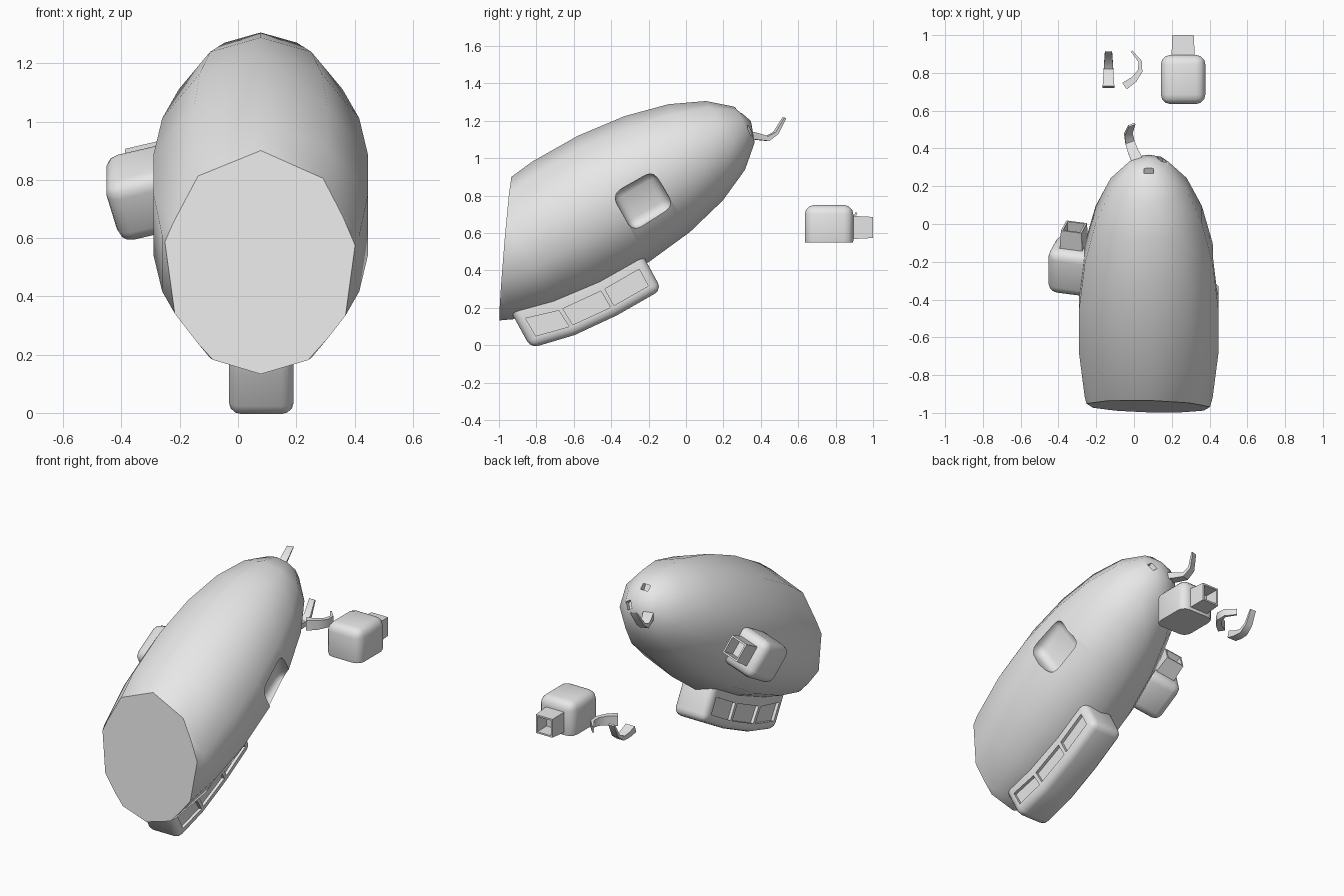
import bpy, bmesh
from math import radians, sin, cos
from mathutils import Vector, Matrix

cube = bpy.data.objects.get("Cube")
if cube:
    bpy.data.objects.remove(cube, do_unlink=True)

grey = bpy.data.materials.new("plain_grey")
grey.use_nodes = True
grey.diffuse_color = (0.8, 0.8, 0.8, 1)
grey.node_tree.nodes["Principled BSDF"].inputs["Base Color"].default_value = (0.8, 0.8, 0.8, 1)

# Hull frame: centre, long axis and the direction square to it
TILT = radians(29.5)
CENTRE = Vector((0.078, -0.51, 0.714))
SIDE = Vector((1, 0, 0))
AXIS = Vector((0, cos(TILT), sin(TILT)))
UP = Vector((0, -sin(TILT), cos(TILT)))


def frame(x, y, z, origin):
    m = Matrix((x, y, z)).transposed().to_4x4()
    m.translation = origin
    return m


def make(name, bm, matrix=None):
    if matrix:
        bmesh.ops.transform(bm, matrix=matrix, verts=bm.verts)
    bmesh.ops.recalc_face_normals(bm, faces=bm.faces)
    mesh = bpy.data.meshes.new(name)
    bm.to_mesh(mesh)
    bm.free()
    mesh.materials.append(grey)
    obj = bpy.data.objects.new(name, mesh)
    bpy.context.collection.objects.link(obj)
    return obj


def select(obj):
    bpy.ops.object.select_all(action="DESELECT")
    obj.select_set(True)
    bpy.context.view_layer.objects.active = obj


def smooth(obj, angle=40):
    select(obj)
    bpy.ops.object.shade_smooth_by_angle(angle=radians(angle))


def add_box(bm, size, centre=(0, 0, 0)):
    m = Matrix.Translation(centre) @ Matrix.Diagonal((*size, 1))
    return bmesh.ops.create_cube(bm, size=1, matrix=m)["verts"]


def engine_body():
    bm = bmesh.new()
    add_box(bm, (0.236, 0.26, 0.24))
    bmesh.ops.bevel(bm, geom=bm.edges[:], offset=0.05, segments=3,
                    profile=0.5, affect="EDGES")
    return bm


def nozzle():
    # Square pipe, slightly narrower at its open end
    bm = bmesh.new()
    add_box(bm, (0.125, 0.125, 0.125), (0, 0.173, 0))
    bm.faces.ensure_lookup_table()
    end = max(bm.faces, key=lambda f: f.calc_center_median().y)
    for v in end.verts:
        v.co.x *= 0.9
        v.co.z *= 0.9
    bmesh.ops.inset_individual(bm, faces=[end], thickness=0.014)
    hole = bmesh.ops.extrude_discrete_faces(bm, faces=[end])["faces"]
    bmesh.ops.translate(bm, verts=hole[0].verts[:], vec=(0, -0.09, 0))
    return bm


def engine_frame(s):
    roll = radians(15)
    out = SIDE * s * cos(roll) - UP * sin(roll)
    return frame(AXIS.cross(out), AXIS, out, CENTRE + AXIS * 0.273 + out * 0.41)


# Hull: ten-sided ellipsoid cut off at the front
bm = bmesh.new()
bmesh.ops.create_uvsphere(bm, u_segments=10, v_segments=11, radius=1)
bmesh.ops.transform(bm, verts=bm.verts, matrix=frame(
    SIDE * 0.391, UP * -0.391, AXIS * 0.985, CENTRE))
cut = bmesh.ops.bisect_plane(bm, geom=bm.verts[:] + bm.edges[:] + bm.faces[:],
                             plane_co=(0.08, -0.967, 0.5), plane_no=(0.025, 1, -0.083),
                             clear_inner=True)
rim = [e for e in cut["geom_cut"] if isinstance(e, bmesh.types.BMEdge)]
bmesh.ops.contextual_create(bm, geom=rim)
hull = make("hull", bm)

# Sockets left by the lost engine and the two lost fins
cutters = [make("engine_socket_cutter", engine_body(), engine_frame(1))]
for angle in (90, 330):
    a = radians(angle)
    out = SIDE * cos(a) + UP * sin(a)
    bm = bmesh.new()
    add_box(bm, (0.05, 0.05, 0.035))
    cutters.append(make("fin_socket_cutter", bm, frame(
        AXIS.cross(out), AXIS, out, CENTRE + AXIS * 0.945 + out * 0.08)))
for cutter in cutters:
    mod = hull.modifiers.new("socket", "BOOLEAN")
    mod.object = cutter
    mod.operation = "DIFFERENCE"
    mod.solver = "EXACT"
    select(hull)
    bpy.ops.object.modifier_apply(modifier=mod.name)
    bpy.data.objects.remove(cutter, do_unlink=True)
smooth(hull)

# Engine still fixed to the right side
smooth(make("right_engine", engine_body(), engine_frame(-1)))
smooth(make("right_engine_nozzle", nozzle(), engine_frame(-1)), 30)

# Engine broken off, sheared flat underneath
loose = Matrix.Translation((0.26, 0.765, 0.63))
bm = engine_body()
cut = bmesh.ops.bisect_plane(bm, geom=bm.verts[:] + bm.edges[:] + bm.faces[:],
                             plane_co=(0, 0, -0.08), plane_no=(0, 0, 1), clear_inner=True)
bmesh.ops.contextual_create(
    bm, geom=[e for e in cut["geom_cut"] if isinstance(e, bmesh.types.BMEdge)])
smooth(make("loose_engine", bm, loose))
smooth(make("loose_engine_nozzle", nozzle(), loose), 30)

# Gondola: bent cabin with three recessed windows on each side
keel = [(-0.83, -0.015), (-0.595, 0.055), (-0.37, 0.16), (-0.13, 0.297)]
lift = Vector((0, -0.48, 0.88))
bm = bmesh.new()
grid = {}
for i, (y, z) in enumerate(keel):
    for j, h in enumerate((0, 0.165, 0.28)):
        for s in (-1, 1):
            grid[i, j, s] = bm.verts.new(Vector((0.08 + s * 0.111, y, z)) + lift * h)


def quad(*keys):
    return bm.faces.new([grid[k] for k in keys])


for i in range(3):
    for j in (0, 2):
        quad((i, j, -1), (i + 1, j, -1), (i + 1, j, 1), (i, j, 1))
    for j in range(2):
        for s in (-1, 1):
            quad((i, j, s), (i + 1, j, s), (i + 1, j + 1, s), (i, j + 1, s))
for i in (0, 3):
    for j in range(2):
        quad((i, j, -1), (i, j + 1, -1), (i, j + 1, 1), (i, j, 1))
bmesh.ops.recalc_face_normals(bm, faces=bm.faces)
corners = [e for e in bm.edges if e.calc_face_angle() > 0.8]
bmesh.ops.bevel(bm, geom=corners, offset=0.042, segments=3, profile=0.5, affect="EDGES")
bmesh.ops.recalc_face_normals(bm, faces=bm.faces)
sides = sorted((f for f in bm.faces if abs(f.normal.x) > 0.99),
               key=lambda f: f.calc_area(), reverse=True)[:6]
bmesh.ops.inset_individual(bm, faces=sides, thickness=0.016)
panes = bmesh.ops.extrude_discrete_faces(bm, faces=sides)["faces"]
for f in panes:
    bmesh.ops.translate(bm, verts=f.verts[:], vec=f.normal * -0.018)
smooth(make("gondola", bm))


# Tail fins: bent tapering strips, one attached and two on the loose
def fin(name, path, across):
    pts = [Vector(p) for p in path]
    across = Vector(across).normalized()
    bm = bmesh.new()
    rings = []
    for i, p in enumerate(pts):
        along = pts[min(i + 1, len(pts) - 1)] - pts[max(i - 1, 0)]
        thick = along.cross(across).normalized() * (0.021 - 0.004 * i)
        wide = across * (0.031 - 0.003 * i)
        rings.append([bm.verts.new(p + a * wide + b * thick)
                      for a, b in ((-1, -1), (1, -1), (1, 1), (-1, 1))])
    for r, q in zip(rings, rings[1:]):
        for k in range(4):
            bm.faces.new((r[k], r[k - 1], q[k - 1], q[k]))
    bm.faces.new(rings[0])
    bm.faces.new(rings[-1])
    smooth(make(name, bm))


fin("attached_fin", [(0.02, 0.33, 1.125), (-0.005, 0.385, 1.115), (-0.022, 0.435, 1.105),
                     (-0.03, 0.48, 1.135), (-0.012, 0.525, 1.215)], (1, 0.35, 0))
fin("loose_fin_upright", [(-0.135, 0.725, 0.62), (-0.135, 0.775, 0.605), (-0.135, 0.825, 0.6),
                          (-0.135, 0.87, 0.63), (-0.135, 0.912, 0.71)], (1, 0, 0))
fin("loose_fin_flat", [(-0.05, 0.73, 0.65), (0.0, 0.765, 0.65), (0.032, 0.81, 0.65),
                       (0.033, 0.86, 0.65), (-0.012, 0.915, 0.65)], (0, 0, 1))
